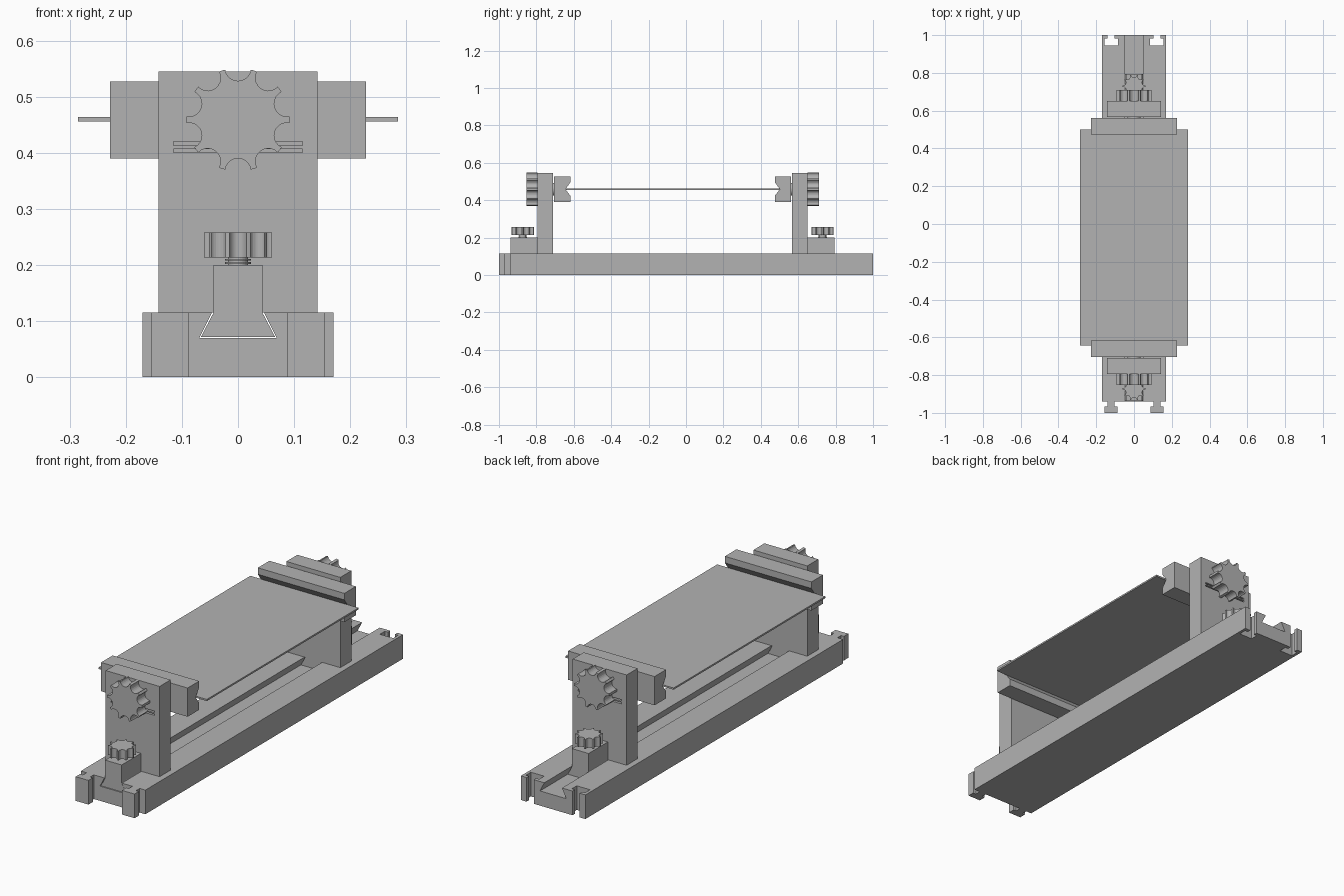
import bpy, bmesh, math

if "Cube" in bpy.data.objects:
    bpy.data.objects.remove(bpy.data.objects["Cube"], do_unlink=True)

grey = bpy.data.materials.new("plain grey")
grey.use_nodes = True
COLOUR = (0.45, 0.45, 0.45, 1)
grey.diffuse_color = COLOUR
grey.node_tree.nodes["Principled BSDF"].inputs["Base Color"].default_value = COLOUR

PLACE = {
    "x": lambda u, v, w: (w, u, v),
    "y": lambda u, v, w: (u, w, v),
    "z": lambda u, v, w: (u, v, w),
}


def prism(name, outline, axis, start, end):
    """Extrude a flat outline along one axis."""
    bm = bmesh.new()
    rings = [[bm.verts.new(PLACE[axis](u, v, w)) for u, v in outline] for w in (start, end)]
    bm.faces.new(rings[0])
    bm.faces.new(rings[1])
    n = len(outline)
    for i in range(n):
        j = (i + 1) % n
        bm.faces.new((rings[0][i], rings[0][j], rings[1][j], rings[1][i]))
    bmesh.ops.recalc_face_normals(bm, faces=bm.faces)
    mesh = bpy.data.meshes.new(name)
    bm.to_mesh(mesh)
    bm.free()
    obj = bpy.data.objects.new(name, mesh)
    obj.data.materials.append(grey)
    bpy.context.collection.objects.link(obj)
    return obj


def rect(u0, u1, v0, v1):
    return [(u0, v0), (u1, v0), (u1, v1), (u0, v1)]


def mirrored(half):
    """Close a right-hand half outline by reflecting it."""
    return half + [(-u, v) for u, v in reversed(half)]


def circle(u, v, r, n=32):
    return [(u + r * math.cos(2 * math.pi * i / n), v + r * math.sin(2 * math.pi * i / n))
            for i in range(n)]


def cut(obj, cutter):
    mod = obj.modifiers.new("cut", "BOOLEAN")
    mod.operation = "DIFFERENCE"
    mod.solver = "EXACT"
    mod.object = cutter
    cutter.hide_render = True
    cutter.hide_viewport = True
    cutter.display_type = "WIRE"


def scalloped(u, v, radius, lobes=10, steps=10):
    """Knob outline: round notches between short lobes."""
    notch = radius * 0.25
    half_gap = 2 * math.asin(notch / (2 * radius))
    sweep = math.pi / 2 - half_gap / 2
    pts = []
    for k in range(lobes):
        a = math.pi / 2 + 2 * math.pi * k / lobes
        cu, cv = u + radius * math.cos(a), v + radius * math.sin(a)
        for i in range(steps + 1):
            b = a + math.pi + sweep * (1 - 2 * i / steps)
            pts.append((cu + notch * math.cos(b), cv + notch * math.sin(b)))
        tip = a + math.pi / lobes
        pts.append((u + radius * math.cos(tip), v + radius * math.sin(tip)))
    return pts


# Rail with T tabs in front and matching T slots behind
BASE_TOP = 0.115
rail_half = [
    (0.102, -0.94), (0.102, -0.967), (0.088, -0.967), (0.088, -1), (0.155, -1),
    (0.155, -0.967), (0.14, -0.967), (0.14, -0.94), (0.17, -0.94),
    (0.17, 1), (0.14, 1), (0.14, 0.982), (0.156, 0.982), (0.156, 0.945),
    (0.086, 0.945), (0.086, 0.982), (0.102, 0.982), (0.102, 1),
]
rail = prism("rail", mirrored(rail_half), "z", 0, BASE_TOP)
groove = prism("groove_cutter", mirrored([(0.069, 0.07), (0.044, 0.12)]), "y", -1.1, 1.1)
cut(rail, groove)

# Two facing clamps
CENTRE = -0.0715
AXIS_Z = 0.459
for side, s in (("front", -1), ("back", 1)):
    def at(d):
        return CENTRE + s * d

    # Dovetail foot sliding in the groove
    foot = mirrored([(0.066, 0.072), (0.0435, BASE_TOP), (0.0435, 0.2)])
    prism(side + "_foot", foot, "y", at(0.64), at(0.8665))

    # Upright with two thin slots
    upright = prism(side + "_upright", rect(-0.142, 0.142, BASE_TOP, 0.545), "y",
                    at(0.6385), at(0.7215))
    for i, z in enumerate((0.400, 0.413)):
        slot = prism(f"{side}_slot_cutter_{i}", rect(-0.115, 0.115, z, z + 0.007), "y",
                     at(0.62), at(0.74))
        cut(upright, slot)

    # Jaw with a V notch holding the sheet
    jaw = [(at(0.6335), 0.39), (at(0.5465), 0.39), (at(0.5465), 0.424),
           (at(0.5735), AXIS_Z), (at(0.5465), 0.496), (at(0.5465), 0.527),
           (at(0.6335), 0.527)]
    prism(side + "_jaw", jaw, "x", -0.228, 0.228)
    prism(side + "_jaw_shaft", circle(0, AXIS_Z, 0.034), "y", at(0.62), at(0.75))

    # Jaw knob
    prism(side + "_jaw_knob", scalloped(0, AXIS_Z, 0.092), "y", at(0.7215), at(0.7815))

    # Locking knob on a threaded screw
    y = at(0.8015)
    prism(side + "_lock_knob", scalloped(0, y, 0.061), "z", 0.213, 0.258)
    prism(side + "_lock_screw", circle(0, y, 0.018), "z", 0.19, 0.22)
    for i in range(2):
        prism(f"{side}_screw_thread_{i}", circle(0, y, 0.023), "z",
              0.202 + i * 0.006, 0.205 + i * 0.006)

# Clamped sheet
prism("sheet", rect(-0.285, 0.285, -0.642, 0.5), "z", 0.456, 0.464)
